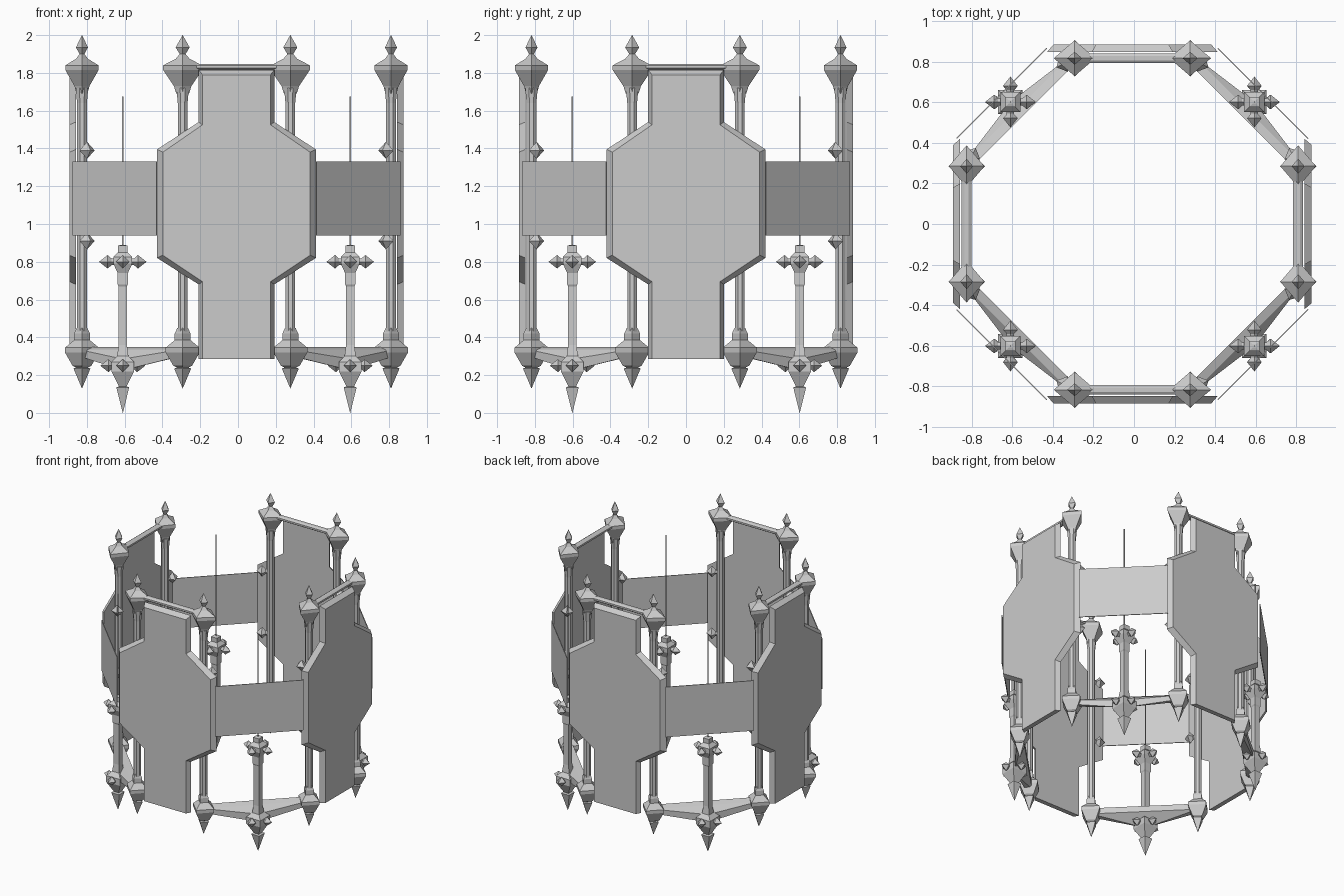
import bpy, bmesh
from math import pi, cos, sin, sqrt
from mathutils import Matrix, Vector

if "Cube" in bpy.data.objects:
    bpy.data.objects.remove(bpy.data.objects["Cube"])

stone = bpy.data.materials.new("light_grey")
stone.use_nodes = True
grey = (0.6, 0.6, 0.6, 1)
stone.diffuse_color = grey
stone.node_tree.nodes["Principled BSDF"].inputs["Base Color"].default_value = grey

SHIFT = Matrix.Translation((-0.008, 0, 0))


def finish(name, bm, matrix):
    """Turn a bmesh into a flat shaded object."""
    bmesh.ops.recalc_face_normals(bm, faces=bm.faces)
    mesh = bpy.data.meshes.new(name)
    bm.to_mesh(mesh)
    bm.free()
    mesh.materials.append(stone)
    mesh.transform(SHIFT @ matrix)
    obj = bpy.data.objects.new(name, mesh)
    bpy.context.collection.objects.link(obj)


def lathe(bm, profile, sides, matrix, square=False):
    """Stack of rings (radius, height); square gives half widths, faces on the axes."""
    turn, grow = (pi / 4, sqrt(2)) if square else (0, 1)
    if sides == 8:
        turn = pi / 8
    rings = []
    for r, z in profile:
        r = max(r, 0.0005) * grow
        rings.append([bm.verts.new(matrix @ Vector((r * cos(turn + 2 * pi * i / sides),
                                                    r * sin(turn + 2 * pi * i / sides), z)))
                      for i in range(sides)])
    for a, b in zip(rings, rings[1:]):
        for i in range(sides):
            j = (i + 1) % sides
            bm.faces.new((a[i], a[j], b[j], b[i]))
    bm.faces.new(rings[0])
    bm.faces.new(rings[-1])


def hull(bm, points):
    verts = [bm.verts.new(p) for p in points]
    bmesh.ops.convex_hull(bm, input=verts)


def plate(bm, outline, back, y_front, y_back):
    """Bevelled plate: a small front outline joined to a larger back one."""
    a = [bm.verts.new((x, y_front, z)) for x, z in outline]
    b = [bm.verts.new((x, y_back, z)) for x, z in back]
    bm.faces.new(a)
    bm.faces.new(b)
    for i in range(len(a)):
        j = (i + 1) % len(a)
        bm.faces.new((a[i], a[j], b[j], b[i]))


def outline(half, neck, top, upper, lower):
    right = [(neck, 0.285), (neck, lower[0]), (half, lower[1]),
             (half, upper[0]), (neck, upper[1]), (neck, top)]
    return right + [(-x, z) for x, z in reversed(right)]


def aim(origin, direction):
    return Matrix.Translation(origin) @ direction.to_track_quat("Z", "Y").to_matrix().to_4x4()


FINIAL = [(0.033, 1.69), (0.045, 1.73), (0.1, 1.815), (0.1, 1.84), (0.035, 1.875),
          (0.015, 1.9), (0.036, 1.935), (0, 2.0)]
BASE = [(0, 0.13), (0.045, 0.235), (0.03, 0.24), (0.05, 0.25), (0.09, 0.32),
        (0.09, 0.345), (0.042, 0.385), (0.042, 0.42), (0.028, 0.45)]
SHAFT = [(0.028, 0.38), (0.028, 1.64), (0.036, 1.72)]
KNOB = [(0.018, 0), (0.018, 0.035), (0.045, 0.06), (0, 0.1)]
SPIKE = [(0.018, 0.02), (0.018, 0.06), (0.036, 0.08), (0, 0.125)]
PENDANT = [(0.022, 0.3), (0.022, 0.67), (0.027, 0.68), (0.027, 0.74), (0.05, 0.79),
           (0.05, 0.825), (0.025, 0.85), (0.025, 0.885), (0.008, 0.89)]
DROP = [(0, 0), (0.034, 0.135), (0.02, 0.14), (0.035, 0.17), (0.06, 0.22),
        (0.06, 0.27), (0.03, 0.3), (0.022, 0.36)]

POST_X, POST_Y, CORNER = 0.285, -0.818, 0.602
names = ["front", "left", "back", "right"]

for k, side in enumerate(names):
    spin = Matrix.Rotation(k * pi / 2, 4, "Z")

    # Stepped shield panel with bevelled rim
    bm = bmesh.new()
    plate(bm, outline(0.39, 0.18, 1.79, (1.38, 1.525), (0.695, 0.835)),
          outline(0.42, 0.2, 1.815, (1.395, 1.54), (0.68, 0.82)), -0.885, -0.85)
    finish(side + "_panel", bm, spin)

    # Top rail between the pair of posts
    bm = bmesh.new()
    lathe(bm, [(0.022, -POST_X), (0.022, POST_X)], 8,
          Matrix.Translation((0, POST_Y, 1.832)) @ Matrix.Rotation(pi / 2, 4, "Y")
          @ Matrix.Diagonal((0.8, 1.2, 1, 1)))
    finish(side + "_top_rail", bm, spin)

    # Two posts with finials, pointed bases and side knobs
    for s, label in ((1, "left"), (-1, "right")):
        at = Matrix.Translation((s * POST_X, POST_Y, 0))
        bm = bmesh.new()
        lathe(bm, SHAFT, 8, at)
        lathe(bm, FINIAL, 4, at @ Matrix.Diagonal((1.03, 0.88, 1, 1)))
        lathe(bm, BASE, 4, at)
        for z in (0.91, 1.39):
            lathe(bm, KNOB, 4, aim(Vector((s * POST_X, POST_Y, z)), Vector((s, 0.5, 0))))
        finish(f"{side}_{label}_post", bm, spin)

    # Thin banner across the corner
    bm = bmesh.new()
    hull(bm, [Vector((x + d, -y - d, z)) for x, y in ((0.42, 0.865), (0.865, 0.42))
              for d in (0, 0.004) for z in (0.94, 1.33)])
    finish(side + "_corner_banner", bm, spin)

    # Sloping bracket carrying the corner pendant
    bm = bmesh.new()
    ends = [(POST_X, POST_Y), (-POST_Y, -POST_X)]
    points = [(x - 0.015, y + 0.015, z) for x, y in ends for z in (0.305, 0.35)]
    points += [(x + 0.015, y - 0.015, z) for x, y in ends for z in (0.3, 0.335)]
    points += [(CORNER, -CORNER, z) for z in (0.225, 0.285)]
    hull(bm, points)
    finish(side + "_corner_bracket", bm, spin)

    # Corner pendant with spiked crosses and a fine rod
    bm = bmesh.new()
    at = Matrix.Translation((CORNER, -CORNER, 0))
    lathe(bm, PENDANT, 4, at, True)
    lathe(bm, DROP, 4, at, True)
    lathe(bm, [(0.003, 0.88), (0.003, 1.675)], 4, at, True)
    for z, size in ((0.8, 1), (0.25, 0.95)):
        for d in ((1, 0, 0), (-1, 0, 0), (0, 1, 0), (0, -1, 0)):
            lathe(bm, SPIKE, 4, aim(Vector((CORNER, -CORNER, z)), Vector(d)) @ Matrix.Scale(size, 4))
    finish(side + "_corner_pendant", bm, spin)
